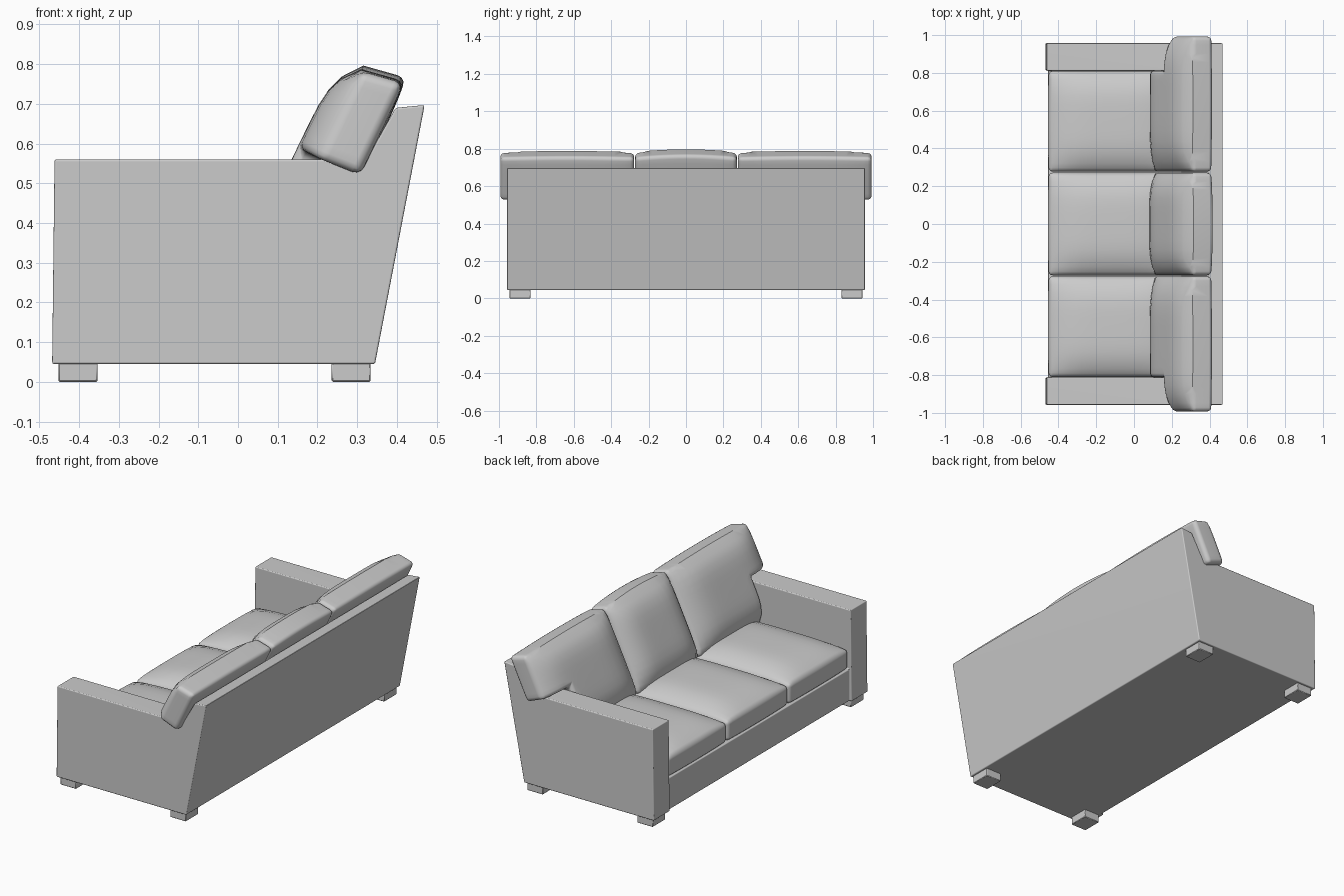
import bpy, bmesh, math
from mathutils import Vector

if "Cube" in bpy.data.objects:
    bpy.data.objects.remove(bpy.data.objects["Cube"])

GREY = (0.6, 0.6, 0.6, 1)
fabric = bpy.data.materials.new("grey_upholstery")
fabric.use_nodes = True
fabric.diffuse_color = GREY
fabric.node_tree.nodes["Principled BSDF"].inputs["Base Color"].default_value = GREY


def make_object(name, bm):
    bmesh.ops.recalc_face_normals(bm, faces=bm.faces)
    mesh = bpy.data.meshes.new(name)
    bm.to_mesh(mesh)
    bm.free()
    mesh.materials.append(fabric)
    obj = bpy.data.objects.new(name, mesh)
    bpy.context.collection.objects.link(obj)
    return obj


def finish(obj, radius, segments=3, angle=50):
    """Round the edges, then smooth the shading."""
    bpy.ops.object.select_all(action="DESELECT")
    obj.select_set(True)
    bpy.context.view_layer.objects.active = obj
    bevel = obj.modifiers.new("rounding", "BEVEL")
    bevel.width, bevel.segments = radius, segments
    bevel.limit_method, bevel.angle_limit = "ANGLE", math.radians(angle)
    for mod in list(obj.modifiers):
        bpy.ops.object.modifier_apply(modifier=mod.name)
    bpy.ops.object.shade_smooth_by_angle(angle=math.radians(40))
    obj.modifiers.new("even_normals", "WEIGHTED_NORMAL").keep_sharp = True


def prism(name, profile, half):
    """Extrude an (x, z) profile across the width."""
    bm = bmesh.new()
    face = bm.faces.new([bm.verts.new((x, -half, z)) for x, z in profile])
    new = bmesh.ops.extrude_face_region(bm, geom=[face])["geom"]
    bmesh.ops.translate(bm, vec=(0, 2 * half, 0),
                        verts=[v for v in new if isinstance(v, bmesh.types.BMVert)])
    return make_object(name, bm)


def stops(a, b, n):
    return [a + (b - a) * i / n for i in range(n + 1)]


def cushion(name, us, vs, thick, place, crown, bow, power=4, keep=lambda u, v: True,
            radius=0.022, back_stretch=0.0):
    """Pillow over a grid of cells, domed on its outer face."""
    bm = bmesh.new()
    grid = {}

    def vert(i, j):
        if (i, j) not in grid:
            grid[i, j] = bm.verts.new((us[i], vs[j], 0))
        return grid[i, j]

    for i in range(len(us) - 1):
        for j in range(len(vs) - 1):
            if keep((us[i] + us[i + 1]) / 2, (vs[j] + vs[j + 1]) / 2):
                bm.faces.new([vert(*c) for c in
                              ((i, j), (i + 1, j), (i + 1, j + 1), (i, j + 1))])
    new = bmesh.ops.extrude_face_region(bm, geom=bm.faces[:])["geom"]
    bmesh.ops.translate(bm, vec=(0, 0, -thick),
                        verts=[v for v in new if isinstance(v, bmesh.types.BMVert)])
    for v in bm.verts:
        s = 2 * (v.co.x - us[0]) / (us[-1] - us[0]) - 1
        t = 2 * (v.co.y - vs[0]) / (vs[-1] - vs[0]) - 1
        dome = (1 - abs(s) ** power) * (1 - abs(t) ** power)
        if v.co.z > -thick / 2:
            v.co.z += crown * dome
        else:
            v.co.z -= 0.008 * dome
            v.co.y *= 1 + back_stretch
        v.co.y += bow * (1 - s * s) * t ** 3
        v.co = place(v.co)
    finish(make_object(name, bm), radius)


# Upholstered frame: arms, back and base in one piece, hollowed for the seat
frame = prism("sofa_frame", [
    (-0.468, 0.045), (0.345, 0.045), (0.47, 0.697), (0.397, 0.69),
    (0.335, 0.58), (0.28, 0.56), (-0.462, 0.56)], 0.957)
cutter = prism("seat_hollow", [
    (-0.7, -0.1), (-0.455, -0.1), (-0.455, 0.225), (0.25, 0.225),
    (0.31, 0.5), (0.397, 0.69), (0.42, 0.9), (-0.7, 0.9)], 0.812)
cutter.hide_render = True
hollow = frame.modifiers.new("hollow", "BOOLEAN")
hollow.operation, hollow.object, hollow.solver = "DIFFERENCE", cutter, "EXACT"
finish(frame, 0.016, 3, 35)
bpy.data.objects.remove(cutter)

# Seat cushions
for name, lo, hi in (("right", -0.81, -0.277), ("middle", -0.272, 0.272), ("left", 0.277, 0.81)):
    cushion(name + "_seat_cushion", stops(lo, hi, 12), stops(-0.452, 0.24, 12), 0.115,
            lambda p: Vector((p.y, p.x, 0.34 + p.z)), 0.055, 0.004)

# Back cushions lean against the back; the outer two wrap over the arms
LEAN = math.radians(25.8)
UP = Vector((math.sin(LEAN), 0, math.cos(LEAN)))
OUT = Vector((-math.cos(LEAN), 0, math.sin(LEAN)))
FOOT = Vector((0.10, 0, 0.35))


def lean(p, side=1):
    q = FOOT + UP * p.y + OUT * p.z
    q.y = side * p.x
    return q


rows = stops(0, 0.235, 6) + stops(0.235, 0.48, 6)[1:]
cushion("middle_back_cushion", stops(-0.272, 0.272, 12), rows, 0.11, lean, 0.06, 0.016, 5,
        back_stretch=0.04)
for name, side in (("left", 1), ("right", -1)):
    cushion(name + "_back_cushion", stops(0.277, 0.812, 10) + stops(0.812, 0.993, 4)[1:],
            rows, 0.11, lambda p, side=side: lean(p, side), 0.06, 0.006, 5,
            lambda u, v: u < 0.812 or v > 0.235, back_stretch=0.04)

# Block feet
for xname, x in (("front", -0.403), ("back", 0.285)):
    for yname, y in (("left", 0.887), ("right", -0.887)):
        bm = bmesh.new()
        bmesh.ops.create_cube(bm, size=1)
        for v in bm.verts:
            v.co = Vector((x + v.co.x * 0.098, y + v.co.y * 0.113, 0.026 + v.co.z * 0.052))
        finish(make_object(f"{xname}_{yname}_foot", bm), 0.003, 1)
